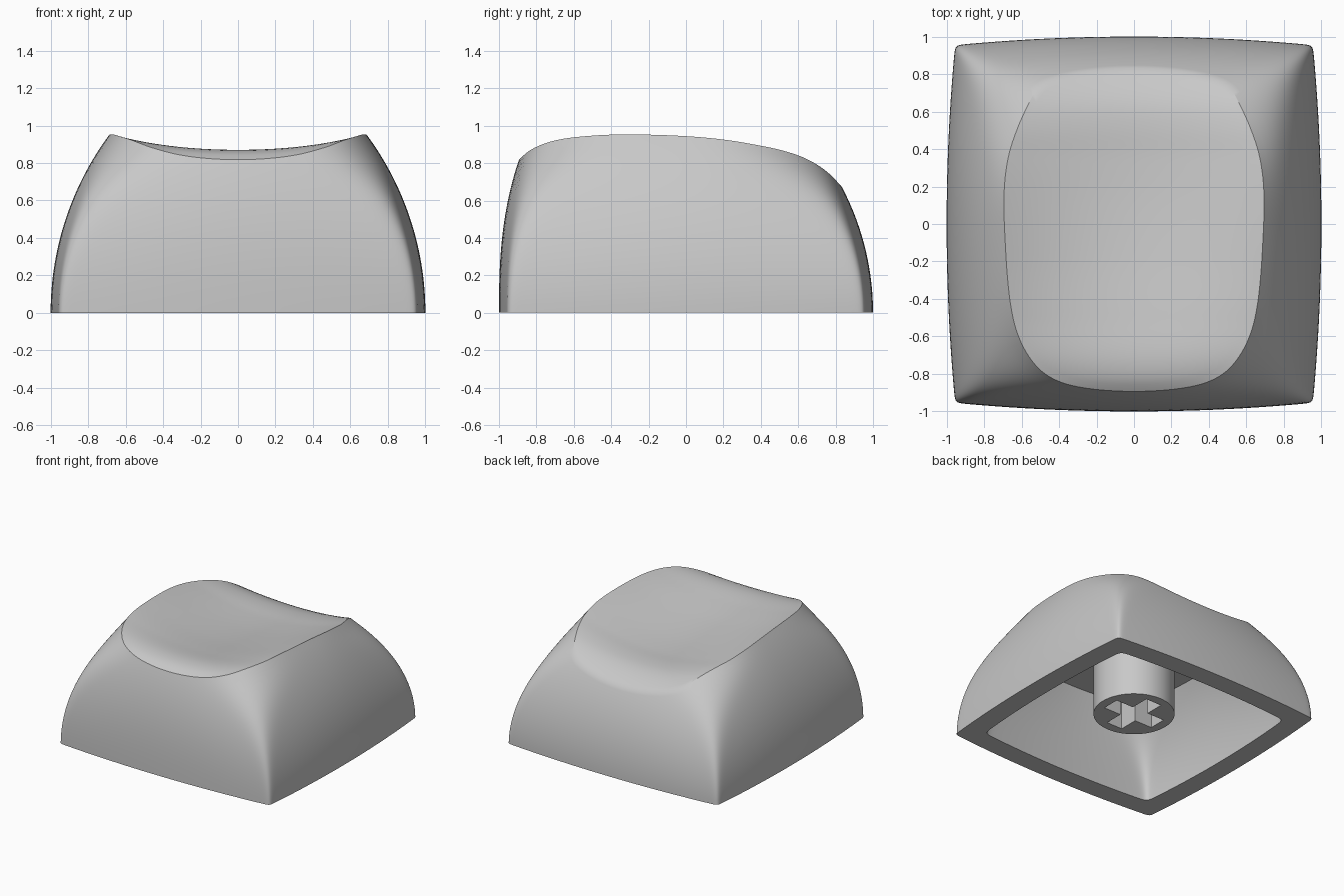
import bpy
import bmesh
from math import sin, cos, pi, radians, sqrt

SIDES, WALL_STEPS, DISH_STEPS = 192, 24, 24
INNER_SCALE, CEILING = 0.835, 0.69
CRISP, SOFT = 75, 38

# Centre line of the finger dish: (y, z) from front to back
DISH = [(-1.1, 0.6), (-0.95, 0.765), (-0.89, 0.82), (-0.82, 0.856), (-0.7, 0.87),
        (-0.5, 0.85), (-0.2, 0.815), (0.1, 0.79), (0.35, 0.78), (0.52, 0.78),
        (0.64, 0.766), (0.75, 0.725), (0.85, 0.66), (1.0, 0.52), (1.1, 0.4)]


def spline(points, y):
    """Smooth curve through the points."""
    i = 1
    while i < len(points) - 3 and y > points[i + 1][0]:
        i += 1
    (ya, za), (yb, zb), (yc, zc), (yd, zd) = points[i - 1:i + 3]
    h = yc - yb
    t = min(max((y - yb) / h, 0), 1)
    mb, mc = h * (zc - za) / (yc - ya), h * (zd - zb) / (yd - yb)
    return (zb * (1 + 2 * t) * (1 - t) ** 2 + mb * t * (1 - t) ** 2
            + zc * t * t * (3 - 2 * t) + mc * t * t * (t - 1))


def bisect(func, low, high):
    for _ in range(24):
        mid = (low + high) / 2
        if func(mid) < 0:
            low = mid
        else:
            high = mid
    return low


def dish_height(x, y):
    return spline(DISH, y) + (0.307 - 0.3 * y * y) * x * x


def arc(radius, z):
    """Half width of a wall that curves inward as a circular arc."""
    return 1 - radius + sqrt(radius * radius - z * z)


def wall_point(angle, z, sharpness):
    """Bowed square section that shrinks and rounds off with height."""
    c, s = cos(angle), sin(angle)
    front = s < 0
    half_x = arc(1.6, z)
    half_y = 1 - 0.18 * z ** 2.6 if front else arc(1.44, z)
    power = (5.2 if front else 3.8) + sharpness * max(0, 1 - z / 0.95) ** 2
    bow_x = 0.05 + (0.07 if front else 0.13) * z * z
    bow_y = 0.05 + 0.09 * z * z

    def outside(r):
        x, y = r * abs(c) / half_x, r * abs(s) / half_y
        u = x / max(0.2, 1 - bow_x * y * y)
        v = y / max(0.2, 1 - bow_y * x * x)
        return u ** power + v ** power - 1

    r = bisect(outside, 0.2, 1.5)
    return r * c, r * s


def rim_height(angle):
    return bisect(lambda z: z - dish_height(*wall_point(angle, z, CRISP)), 0.3, 1.1)


# Angles crowd together at the corners
phis = [2 * pi * i / SIDES for i in range(SIDES)]
angles = [p + 0.2 * sin(4 * p) for p in phis]


def wall_rings(tops, sharpness):
    """Rings from the foot up to the given height at each angle."""
    return [[(*wall_point(a, top * k / WALL_STEPS, sharpness), top * k / WALL_STEPS)
             for a, top in zip(angles, tops)] for k in range(WALL_STEPS + 1)]


def make_object(name, bm, material):
    bmesh.ops.recalc_face_normals(bm, faces=bm.faces)
    mesh = bpy.data.meshes.new(name)
    bm.to_mesh(mesh)
    bm.free()
    obj = bpy.data.objects.new(name, mesh)
    bpy.context.collection.objects.link(obj)
    mesh.materials.append(material)
    return obj


def activate(obj):
    bpy.ops.object.select_all(action='DESELECT')
    obj.select_set(True)
    bpy.context.view_layer.objects.active = obj


def bridge(bm, low, high):
    for i in range(len(low)):
        j = (i + 1) % len(low)
        bm.faces.new((low[i], low[j], high[j], high[i]))


def add_skin(bm, rings, scale):
    """Skin the rings and return the vertex loops."""
    loops = [[bm.verts.new([scale * c for c in p]) for p in ring] for ring in rings]
    for low, high in zip(loops, loops[1:]):
        bridge(bm, low, high)
    return loops


if "Cube" in bpy.data.objects:
    bpy.data.objects.remove(bpy.data.objects["Cube"])

grey = bpy.data.materials.new("plain_grey")
grey.use_nodes = True
grey.diffuse_color = (0.58, 0.58, 0.58, 1)
grey.node_tree.nodes["Principled BSDF"].inputs["Base Color"].default_value = (0.58, 0.58, 0.58, 1)

# Cap shell: outer wall and dish
bm = bmesh.new()
rings = wall_rings([rim_height(a) for a in angles], CRISP)
edge = rings[-1]
for k in range(1, DISH_STEPS):
    t = 1 - k / DISH_STEPS
    rings.append([(x * t, y * t, dish_height(x * t, y * t)) for x, y, _ in edge])
outer = add_skin(bm, rings, 1)
centre = bm.verts.new((0, 0, dish_height(0, 0)))
for i in range(SIDES):
    bm.faces.new((outer[-1][i], outer[-1][(i + 1) % SIDES], centre))

# Cavity with a flat ceiling, and the flat foot around its opening
inner = add_skin(bm, wall_rings([CEILING / INNER_SCALE] * SIDES, SOFT), INNER_SCALE)
bm.faces.new(inner[-1])
bridge(bm, outer[0], inner[0])
cap = make_object("cap_shell", bm, grey)
activate(cap)
bpy.ops.object.shade_smooth_by_angle(angle=radians(30))

# Round stem under the cap
bm = bmesh.new()
bmesh.ops.create_cone(bm, cap_ends=True, segments=64, radius1=0.305, radius2=0.305, depth=0.6)
bmesh.ops.translate(bm, verts=bm.verts, vec=(0, 0, 0.41))
stem = make_object("stem", bm, grey)

# Cross-shaped socket cut into the stem
bm = bmesh.new()
arm, half = 0.23, 0.072
quarter = [(arm, -half), (arm, half), (half, half)]
outline = []
for _ in range(4):
    outline += quarter
    quarter = [(-y, x) for x, y in quarter]
base = bm.faces.new([bm.verts.new((x, y, 0)) for x, y in outline])
extruded = bmesh.ops.extrude_face_region(bm, geom=[base])["geom"]
bmesh.ops.translate(bm, verts=[v for v in extruded if isinstance(v, bmesh.types.BMVert)],
                    vec=(0, 0, 0.53))
cutter = make_object("socket_cutter", bm, grey)
cutter.hide_render = True

activate(stem)
cut = stem.modifiers.new("socket", 'BOOLEAN')
cut.operation = 'DIFFERENCE'
cut.solver = 'EXACT'
cut.object = cutter
bpy.ops.object.modifier_apply(modifier=cut.name)
bpy.data.objects.remove(cutter)
activate(stem)
bpy.ops.object.shade_smooth_by_angle(angle=radians(30))
